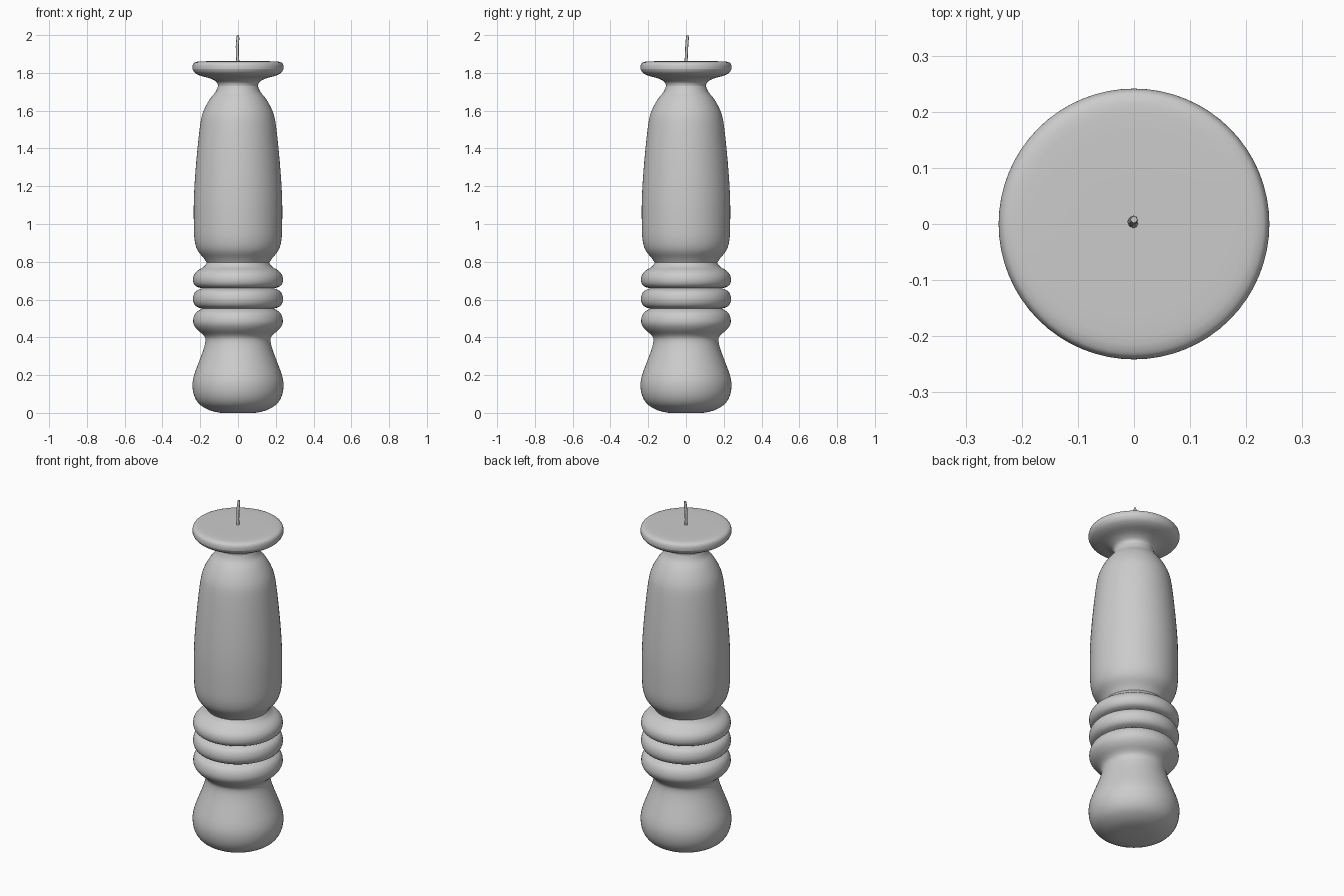
import bpy, bmesh, math
from mathutils import Vector

if "Cube" in bpy.data.objects:
    bpy.data.objects.remove(bpy.data.objects["Cube"])

SEGMENTS = 64


def smooth_profile(points, steps=3):
    """Catmull-Rom curve through (radius, z) points."""
    p = [Vector(q) for q in points]
    p = [p[0]] + p + [p[-1]]
    out = []
    for a, b, c, d in zip(p, p[1:], p[2:], p[3:]):
        for i in range(steps):
            t = i / steps
            out.append(0.5 * (2 * b + (c - a) * t + (2 * a - 5 * b + 4 * c - d) * t ** 2
                              + (3 * b - a - 3 * c + d) * t ** 3))
    return out + [p[-1]]


def finish(name, bm, angle):
    mesh = bpy.data.meshes.new(name)
    bm.to_mesh(mesh)
    bm.free()
    obj = bpy.data.objects.new(name, mesh)
    bpy.context.collection.objects.link(obj)
    bpy.ops.object.select_all(action='DESELECT')
    obj.select_set(True)
    bpy.context.view_layer.objects.active = obj
    bpy.ops.object.shade_smooth_by_angle(angle=math.radians(angle))
    return obj


def lathe(name, points, cap_bottom=False, cap_top=False):
    bm = bmesh.new()
    rings = []
    for r, z in smooth_profile(points):
        rings.append([bm.verts.new((r * math.cos(a), r * math.sin(a), z))
                      for a in (2 * math.pi * i / SEGMENTS for i in range(SEGMENTS))])
    for lo, hi in zip(rings, rings[1:]):
        for i in range(SEGMENTS):
            j = (i + 1) % SEGMENTS
            bm.faces.new((lo[i], lo[j], hi[j], hi[i]))
    if cap_bottom:
        bm.faces.new(rings[0][::-1])
    if cap_top:
        bm.faces.new(rings[-1])
    return finish(name, bm, 40)


# Bulbous foot flowing into the lowest ring
lathe("base_bulb", [(0.09, 0), (0.145, 0.012), (0.2, 0.042), (0.23, 0.085), (0.241, 0.14),
                    (0.234, 0.195), (0.207, 0.27), (0.183, 0.335), (0.172, 0.385),
                    (0.183, 0.412), (0.215, 0.44), (0.235, 0.47), (0.236, 0.502),
                    (0.222, 0.532), (0.19, 0.552)], cap_bottom=True)

# Middle and upper rings
lathe("middle_ring", [(0.19, 0.552), (0.222, 0.564), (0.237, 0.59), (0.236, 0.62),
                      (0.222, 0.645), (0.19, 0.66)])
lathe("upper_ring", [(0.19, 0.66), (0.222, 0.67), (0.237, 0.693), (0.235, 0.725),
                     (0.215, 0.752), (0.182, 0.773), (0.165, 0.795)])

# Tall tapering body
lathe("body", [(0.165, 0.795), (0.182, 0.82), (0.214, 0.86), (0.23, 0.915), (0.234, 1.0),
               (0.233, 1.15), (0.221, 1.33), (0.201, 1.52), (0.184, 1.595),
               (0.15, 1.66), (0.118, 1.7), (0.106, 1.73)])

# Flared drip cup with slightly domed top
lathe("cup", [(0.106, 1.73), (0.112, 1.75), (0.145, 1.77), (0.2, 1.785), (0.23, 1.802),
              (0.241, 1.82)])
lathe("cup_rim", [(0.241, 1.82), (0.241, 1.835), (0.237, 1.848), (0.227, 1.856),
                  (0.2, 1.861), (0.1, 1.862)], cap_top=True)

# Slightly bent wick
bm = bmesh.new()
path = [(0, 0, 1.85), (-0.003, 0.002, 1.89), (-0.004, 0.004, 1.94), (-0.001, 0.007, 1.98),
        (0.0, 0.008, 2.0)]
rings = []
for k, (x, y, z) in enumerate(path):
    r = 0.006 if k == len(path) - 1 else 0.008
    rings.append([bm.verts.new((x + r * math.cos(i * math.pi / 4),
                                y + r * math.sin(i * math.pi / 4), z)) for i in range(8)])
for lo, hi in zip(rings, rings[1:]):
    for i in range(8):
        j = (i + 1) % 8
        bm.faces.new((lo[i], lo[j], hi[j], hi[i]))
bm.faces.new(rings[-1])
bm.faces.new(rings[0][::-1])
finish("wick", bm, 50)
